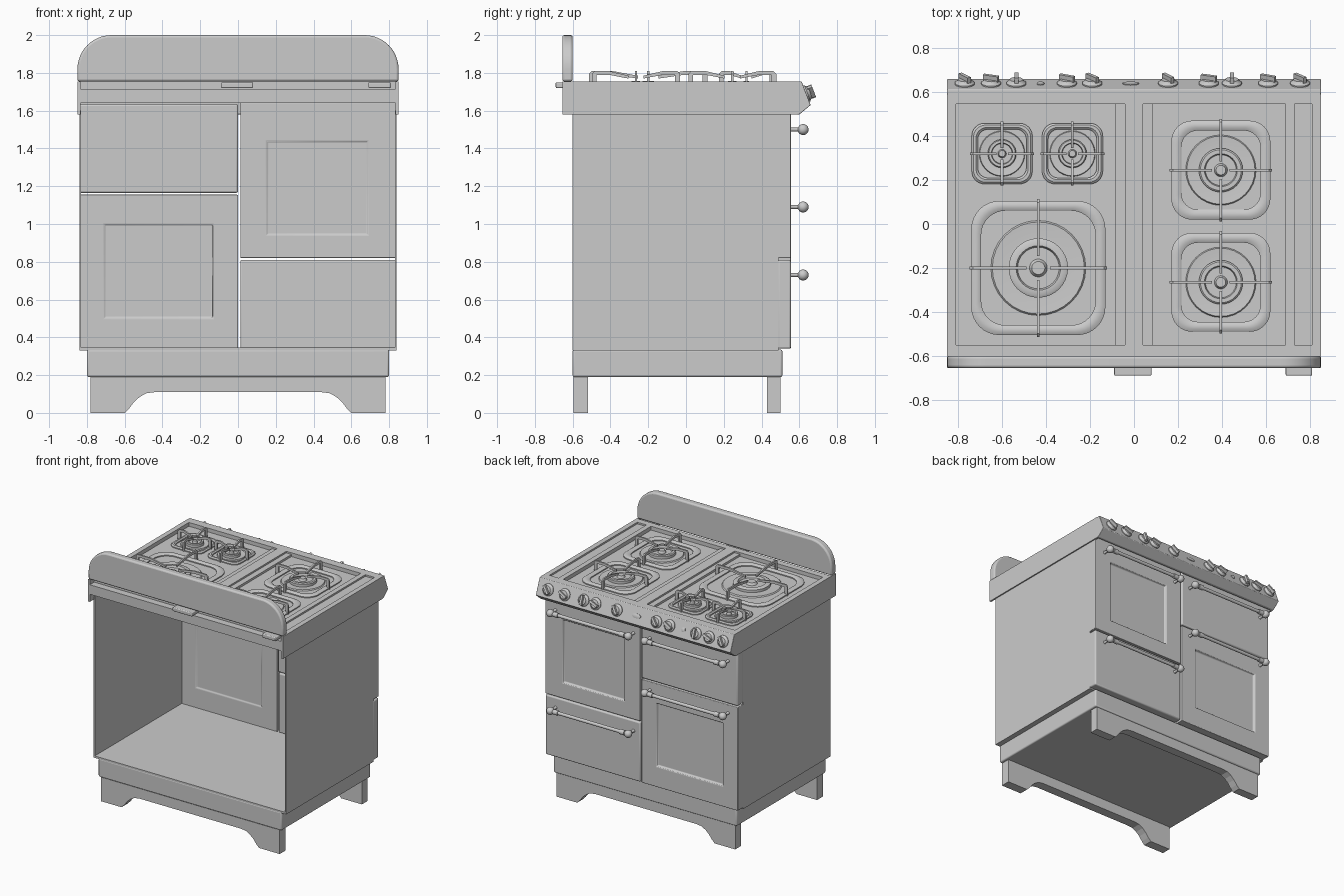
import bpy, bmesh, math
from mathutils import Vector, Matrix

if "Cube" in bpy.data.objects:
    bpy.data.objects.remove(bpy.data.objects["Cube"], do_unlink=True)


def finish(name, bm, smooth=False, bevel=0):
    bmesh.ops.recalc_face_normals(bm, faces=bm.faces)
    mesh = bpy.data.meshes.new(name)
    bm.to_mesh(mesh)
    bm.free()
    ob = bpy.data.objects.new(name, mesh)
    bpy.context.collection.objects.link(ob)
    if bevel:
        mod = ob.modifiers.new("soft_edges", "BEVEL")
        mod.width, mod.segments, mod.limit_method = bevel, 3, "ANGLE"
    if smooth or bevel:
        bpy.ops.object.select_all(action="DESELECT")
        ob.select_set(True)
        bpy.context.view_layer.objects.active = ob
        bpy.ops.object.shade_smooth_by_angle(angle=math.radians(35))
    return ob


def add_box(bm, x, y, z):
    mat = Matrix.LocRotScale(
        [(a + b) / 2 for a, b in (x, y, z)], None, [b - a for a, b in (x, y, z)])
    return bmesh.ops.create_cube(bm, size=1, matrix=mat)["verts"]


def box(name, x, y, z, bevel=0):
    bm = bmesh.new()
    add_box(bm, x, y, z)
    return finish(name, bm, bevel=bevel)


def add_loft(bm, loops, cap=True, closed=False):
    rows = [[bm.verts.new(p) for p in loop] for loop in loops]
    n = len(rows[0])
    for a, b in zip(rows, rows[1:] + (rows[:1] if closed else [])):
        for i in range(n):
            j = (i + 1) % n
            bm.faces.new((a[i], a[j], b[j], b[i]))
    if cap and not closed:
        bm.faces.new(rows[0])
        bm.faces.new(rows[-1])


def add_lathe(bm, profile, matrix, n=32, closed=False):
    """Revolve (radius, height) pairs round the local z axis."""
    turn = [2 * math.pi * i / n for i in range(n)]
    add_loft(bm, [[matrix @ Vector((r * math.cos(t), r * math.sin(t), h)) for t in turn]
                  for r, h in profile], closed=closed)


def add_prism(bm, points, place, a, b):
    """Extrude a 2D outline between two depths using a placing function."""
    add_loft(bm, [[place(u, v, d) for u, v in points] for d in (a, b)])


def rounded_square(half, radius, z, centre, n=8):
    pts = []
    for q in range(4):
        for i in range(n + 1):
            t = math.pi / 2 * (q + i / n)
            sx, sy = ((1, 1), (-1, 1), (-1, -1), (1, -1))[q]
            pts.append((centre[0] + sx * (half - radius) + radius * math.cos(t),
                        centre[1] + sy * (half - radius) + radius * math.sin(t), z))
    return pts


# Open-backed cabinet
for side, s in (("left", 1), ("right", -1)):
    box(side + "_side_wall", sorted((s * 0.83, s * 0.84)), (-0.6, 0.49), (0.34, 1.6))
    box(side + "_hob_skirt", sorted((s * 0.835, s * 0.85)), (-0.655, 0.59), (1.58, 1.755))
box("cabinet_floor", (-0.84, 0.84), (-0.6, 0.49), (0.33, 0.345))
box("plinth", (-0.8, 0.8), (-0.6, 0.51), (0.19, 0.335), bevel=0.01)

# Arched foot panels, front and back
cove = [(0.6 - 0.15 * math.sin(t), 0.11 * (1 - math.cos(t)) ** 0.8)
        for t in [math.pi / 2 * i / 8 for i in range(9)]]
cove = [(0.6, 0), (0.575, 0.025), (0.55, 0.058), (0.52, 0.085), (0.485, 0.104), (0.44, 0.11)]
half = [(0.78, 0.19), (0.78, 0)] + cove
outline = half + [(-x, z) for x, z in reversed(half)]
for name, y0, y1 in (("back_feet", -0.595, -0.52), ("front_feet", 0.43, 0.5)):
    bm = bmesh.new()
    add_prism(bm, outline, lambda u, v, d: (u, d, v), y0, y1)
    finish(name, bm)


# Doors and drawers, with optional recessed panel
def door(name, x, z, window=None):
    bm = bmesh.new()
    add_box(bm, x, (0.485, 0.555), z)
    bm.normal_update()
    if window:
        for sign, depth in ((1, 0.018), (-1, 0.006)):
            face = next(f for f in bm.faces if f.normal.y * sign > 0.9)
            bmesh.ops.inset_region(bm, faces=[face], thickness=0.05)
            mx, mz = sum(x) / 2, sum(z) / 2
            for v in face.verts:
                v.co.x = window[0][v.co.x > mx]
                v.co.z = window[1][v.co.z > mz]
            bmesh.ops.inset_region(bm, faces=[face], thickness=0.01, depth=-depth)
            bm.normal_update()
    finish(name, bm, bevel=0.01)


door("upper_right_drawer", (-0.84, 0), (1.165, 1.635))
door("lower_right_door", (-0.84, 0), (0.34, 1.155), ((-0.71, -0.13), (0.5, 1.0)))
door("upper_left_door", (0.012, 0.84), (0.82, 1.645), ((0.15, 0.69), (0.94, 1.44)))
door("lower_left_drawer", (0.012, 0.84), (0.34, 0.81))


# Bar handles with ball ends and collars
def handle(name, cx, z):
    bm = bmesh.new()
    along = Matrix.Translation((cx, 0.62, z)) @ Matrix.Rotation(math.pi / 2, 4, "Y")
    add_lathe(bm, [(0.013, -0.34), (0.013, 0.34)], along, 16)
    for s in (-1, 1):
        add_lathe(bm, [(0.019, s * 0.27), (0.019, s * 0.31)], along, 16)
        end = Matrix.Translation((cx + s * 0.34, 0.62, z))
        bmesh.ops.create_uvsphere(bm, u_segments=20, v_segments=12, radius=0.029, matrix=end)
        add_lathe(bm, [(0.018, 0.075), (0.01, 0.06), (0.01, 0)],
                  end @ Matrix.Rotation(math.pi / 2, 4, "X"), 16)
    finish(name, bm, smooth=True)


handle("upper_left_handle", 0.41, 1.5)
handle("lower_left_handle", 0.41, 0.73)
handle("upper_right_handle", -0.415, 1.5)
handle("lower_right_handle", -0.415, 1.09)

# Hob with sunken trays and raised rails
FLOOR, TOP = 1.725, 1.755
box("hob_tray", (-0.835, 0.835), (-0.6, 0.59), (1.64, FLOOR))
rails = bmesh.new()
for x, y, top in (
        ((-0.835, -0.81), (-0.6, 0.59), TOP), ((0.81, 0.835), (-0.6, 0.59), TOP),
        ((-0.81, 0.81), (0.545, 0.59), TOP), ((-0.81, 0.81), (-0.6, -0.55), TOP),
        ((-0.04, 0.04), (-0.55, 0.545), TOP), ((-0.085, -0.04), (-0.55, 0.545), 1.742),
        ((0.04, 0.085), (-0.55, 0.545), 1.742), ((0.69, 0.73), (-0.55, 0.545), TOP),
        ((0.73, 0.81), (-0.55, 0.545), 1.742)):
    add_box(rails, x, y, (FLOOR - 0.01, top))
finish("hob_rails", rails)
box("rear_ledge", (-0.835, 0.835), (-0.655, -0.6), (1.64, 1.715))
box("centre_gas_inlet", (-0.09, 0.08), (-0.69, -0.6), (1.72, 1.75), bevel=0.006)
box("side_gas_inlet", (0.69, 0.81), (-0.69, -0.6), (1.72, 1.75), bevel=0.006)

# Rounded upstand behind the hob
arc = [(0.67 + 0.18 * math.cos(t), 1.82 + 0.18 * math.sin(t))
       for t in [math.pi / 2 * i / 12 for i in range(13)]]
half = [(0.85, TOP)] + arc
bm = bmesh.new()
add_prism(bm, half + [(-x, z) for x, z in reversed(half)], lambda u, v, d: (u, d, v), -0.655, -0.6)
finish("backsplash", bm, bevel=0.012)

# Sloping control panel
bm = bmesh.new()
add_prism(bm, [(0.58, 1.58), (0.6, 1.58), (0.66, 1.63), (0.612, TOP), (0.58, TOP)],
          lambda u, v, d: (d, u, v), -0.85, 0.85)
finish("control_panel", bm, bevel=0.004)

# Knobs and indicators on the slope
tilt = Matrix.Rotation(math.radians(-69), 4, "X")
for i, x in enumerate((-0.77, -0.65, -0.535, -0.305, -0.19, 0.155, 0.34, 0.445, 0.61, 0.755)):
    bm = bmesh.new()
    place = Matrix.Translation((x, 0.637, 1.69)) @ tilt
    add_lathe(bm, [(0.045, -0.005), (0.045, 0.006), (0.034, 0.014), (0.03, 0.022)], place, 24)
    grip = add_box(bm, (-0.009, 0.009), (-0.036, 0.036), (0.015, 0.042))
    bmesh.ops.transform(bm, verts=grip,
                        matrix=place @ Matrix.Rotation((0.6, 1.2, 0, 1.1, 0.7)[i % 5], 4, "Z"))
    finish(f"knob_{i + 1}", bm, smooth=True)
for name, x, wide in (("pilot_light", -0.425, 1), ("clock_plate", -0.015, 2.2)):
    bm = bmesh.new()
    add_lathe(bm, [(0.017, -0.003), (0.017, 0.005), (0.01, 0.008)],
              Matrix.Translation((x, 0.637, 1.69)) @ tilt @ Matrix.Diagonal((wide, 1, 1, 1)), 20)
    finish(name, bm, smooth=True)


# Burners with rounded-square pan supports
def burner(name, x, y, size, ring):
    place = Matrix.Translation((x, y, FLOOR))
    bm = bmesh.new()
    add_lathe(bm, [(ring * 1.6, 0), (ring * 1.55, 0.008), (ring * 1.1, 0.004),
                   (ring, 0.004), (ring, 0.024), (ring * 0.93, 0.03), (ring * 0.75, 0.03),
                   (ring * 0.7, 0.014), (ring * 0.3, 0.014), (ring * 0.22, 0.032)], place)
    finish(name + "_burner", bm, smooth=True)

    bm = bmesh.new()
    rim = min(0.045, size * 0.2)
    inner = size - rim
    add_loft(bm, [rounded_square(h, h * 0.42, FLOOR + z, (x, y)) for h, z in
                  ((size, 0), (size, 0.008), (size - rim * 0.3, 0.016),
                   (inner + rim * 0.3, 0.016), (inner, 0.008), (inner, 0))], closed=True)
    reach, tip = size + 0.008, ring * 0.4
    knee = reach - size * 0.4
    finger = [(reach, 0), (reach, 0.07), (reach - 0.015, 0.085), (knee, 0.085), (tip, 0.06),
              (tip, 0.045), (knee, 0.065), (reach - 0.025, 0.065), (reach - 0.025, 0)]
    for k in range(4):
        turn = place @ Matrix.Rotation(math.pi / 2 * k, 4, "Z")
        add_prism(bm, finger, lambda u, v, d: turn @ Vector((u, d, v)), -0.006, 0.006)
    finish(name + "_pan_support", bm, smooth=True)


burner("large", -0.435, -0.2, 0.305, 0.135)
burner("left_front", 0.395, 0.245, 0.225, 0.1)
burner("left_rear", 0.395, -0.265, 0.225, 0.1)
burner("small_outer", -0.6, 0.32, 0.138, 0.065)
burner("small_inner", -0.28, 0.32, 0.138, 0.065)
